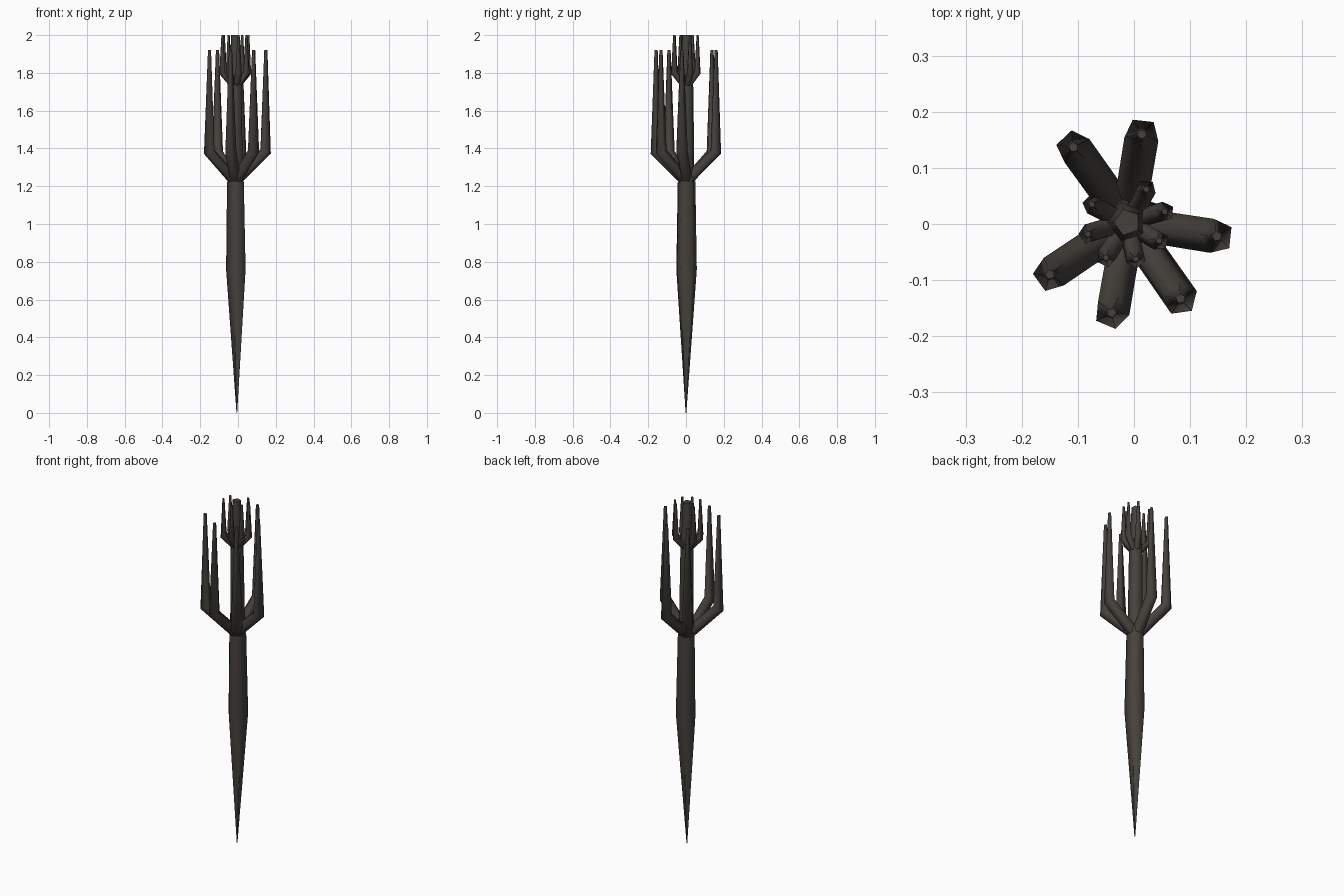
import bpy, bmesh, math
from mathutils import Vector

cube = bpy.data.objects.get("Cube")
if cube:
    bpy.data.objects.remove(cube, do_unlink=True)

COLOR = (0.06, 0.053, 0.045, 1)
bark = bpy.data.materials.new("dark_brown_grey")
bark.use_nodes = True
bark.diffuse_color = COLOR
bsdf = bark.node_tree.nodes["Principled BSDF"]
bsdf.inputs["Base Color"].default_value = COLOR
bsdf.inputs["Roughness"].default_value = 0.9

SIDES = 5
UP = Vector((0, 0, 1))


def tube(name, points, radii, phase):
    """Five-sided tapered tube along a path, with rings mitred at bends."""
    pts = [Vector(p) for p in points]
    dirs = [(b - a).normalized() for a, b in zip(pts, pts[1:])]
    bm = bmesh.new()
    rings = []
    for i, (p, r) in enumerate(zip(pts, radii)):
        tangent = dirs[max(i - 1, 0)] + dirs[min(i, len(dirs) - 1)]
        turn = UP.rotation_difference(tangent.normalized())
        ring = []
        for k in range(SIDES):
            a = math.radians(phase) + k * math.tau / SIDES
            ring.append(bm.verts.new(p + turn @ Vector((r * math.cos(a), r * math.sin(a), 0))))
        rings.append(ring)
    for low, high in zip(rings, rings[1:]):
        for k in range(SIDES):
            n = (k + 1) % SIDES
            bm.faces.new((low[k], low[n], high[n], high[k]))
    bm.faces.new(rings[0][::-1])
    bm.faces.new(rings[-1])
    mesh = bpy.data.meshes.new(name)
    bm.to_mesh(mesh)
    bm.free()
    mesh.materials.append(bark)
    obj = bpy.data.objects.new(name, mesh)
    bpy.context.collection.objects.link(obj)
    bpy.ops.object.select_all(action='DESELECT')
    obj.select_set(True)
    bpy.context.view_layer.objects.active = obj
    bpy.ops.object.shade_smooth_by_angle(angle=math.radians(80))


def prongs(name, spots, start, elbow, top, radii):
    """Ring of bent prongs leaving the stem and rising to thin tips."""
    for i, (x, y, phase) in enumerate(spots):
        path = [(CX, CY, start), (x, y, elbow), (x, y, top)]
        tube(f"{name}_{i + 1}", path, radii, phase)


# Pointed trunk and the stalk that continues it
CX, CY = -0.012, 0.003
tube("trunk", [(-0.006, 0, 0), (-0.006, 0.003, 0.76), (-0.009, 0.003, 1.225)],
     [0.002, 0.057, 0.049], 180)
tube("central_stalk", [(-0.009, 0.003, 1.2), (CX, CY, 1.71), (CX, CY, 2.0)],
     [0.044, 0.038, 0.024], 180)

# Large lower prongs
prongs("lower_prong",
       [(0.148, -0.022, 30), (0.083, -0.133, 24), (-0.04, -0.158, 66),
        (-0.15, -0.09, 36), (-0.108, 0.137, 26), (0.014, 0.16, 48)],
       1.225, 1.382, 1.92, [0.031, 0.032, 0.009])

# Small upper prongs
prongs("upper_prong",
       [(0.022, 0.062, 48), (0.055, 0.022, 30), (0.045, -0.03, 24), (0.003, -0.062, 60),
        (-0.05, -0.06, 66), (-0.082, -0.018, 36), (-0.075, 0.035, 26)],
       1.72, 1.80, 2.0, [0.018, 0.018, 0.006])
